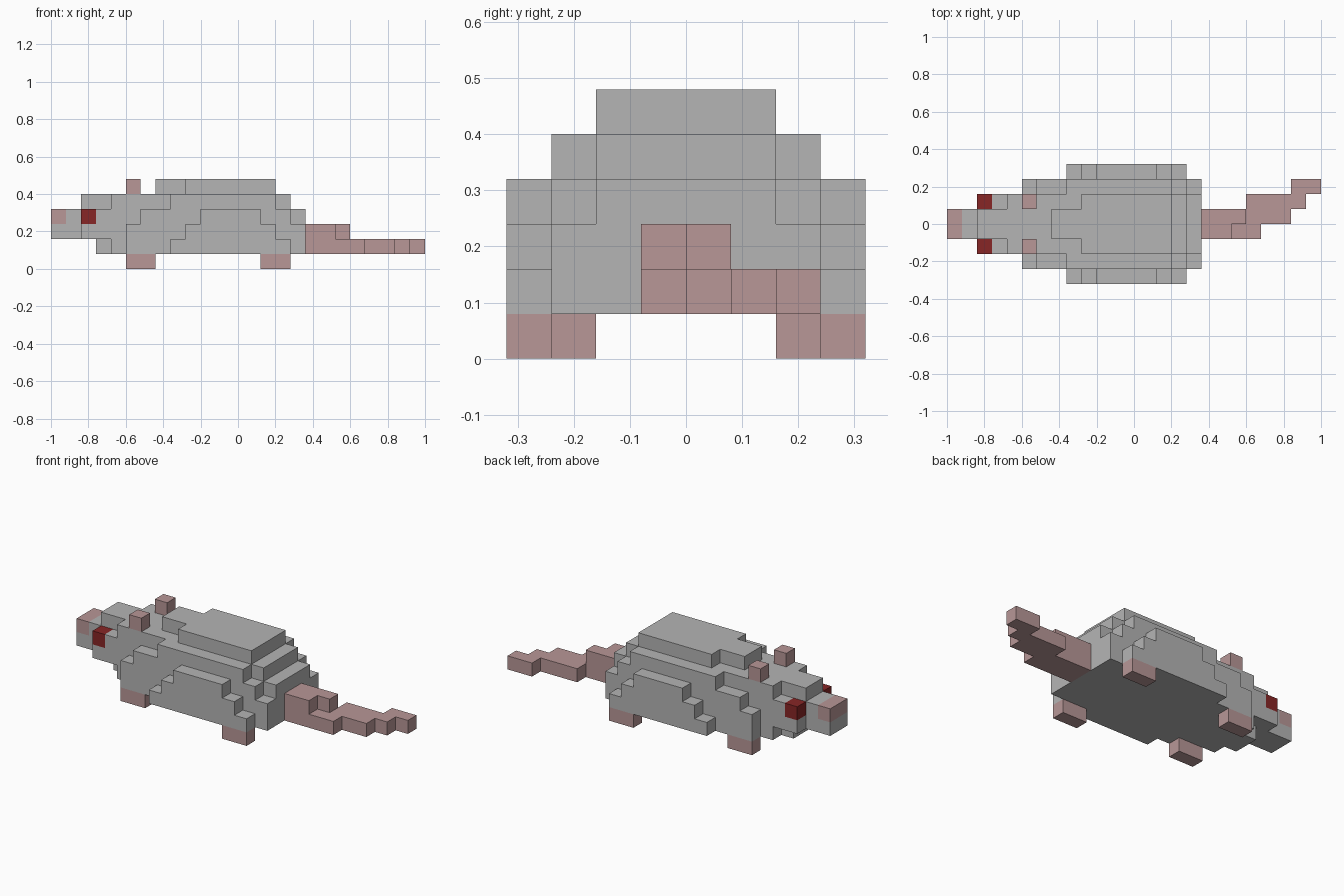
import bpy, bmesh, math
from mathutils import Vector

cube = bpy.data.objects.get("Cube")
if cube:
    bpy.data.objects.remove(cube, do_unlink=True)

U = 0.08  # edge length of one block


def material(name, rgb):
    lin = [(c / 255 / 12.92) if c < 11 else ((c / 255 + 0.055) / 1.055) ** 2.4 for c in rgb]
    m = bpy.data.materials.new(name)
    m.use_nodes = True
    m.diffuse_color = (*lin, 1)
    bsdf = m.node_tree.nodes["Principled BSDF"]
    bsdf.inputs["Base Color"].default_value = (*lin, 1)
    bsdf.inputs["Roughness"].default_value = 0.9
    return m


fur = material("grey_fur", (181, 181, 181))
skin = material("pink_skin", (184, 151, 151))
red = material("dark_red", (135, 38, 38))


def box(x0, x1, y0, y1, z0, z1):
    """All block cells in a range of grid steps."""
    return {(x, y, z) for x in range(x0, x1) for y in range(y0, y1) for z in range(z0, z1)}


def mirror(cells):
    return {(x, -1 - y, z) for x, y, z in cells}


def build(name, cells, mat):
    """Skin a set of cells with its outer faces, then merge flat areas."""
    bm = bmesh.new()
    verts = {}

    def vert(p):
        key = tuple(round(c) for c in p)
        if key not in verts:
            verts[key] = bm.verts.new(((key[0] - 12.5) * U, key[1] * U, key[2] * U))
        return verts[key]

    for cell in cells:
        for axis in range(3):
            for side in (0, 1):
                near = list(cell)
                near[axis] += 2 * side - 1
                if tuple(near) in cells:
                    continue
                a, b = Vector(), Vector()
                a[(axis + 1) % 3] = 1
                b[(axis + 2) % 3] = 1
                p = Vector(cell)
                p[axis] += side
                ring = [p, p + a, p + a + b, p + b]
                bm.faces.new([vert(q) for q in (ring if side else ring[::-1])])
    bmesh.ops.dissolve_limit(bm, angle_limit=math.radians(1), verts=bm.verts, edges=bm.edges)
    mesh = bpy.data.meshes.new(name)
    bm.to_mesh(mesh)
    bm.free()
    mesh.materials.append(mat)
    obj = bpy.data.objects.new(name, mesh)
    bpy.context.collection.objects.link(obj)


# Body: four slabs from the middle outward, each a stack of (start, end) rows from the belly up
slabs = [
    [(3, 17), (0, 17), (1, 17), (2, 16), (7, 15)],
    [(4, 17), (2, 17), (3, 17), (4, 16), (9, 15)],
    [(5, 17), (5, 17), (6, 16), (8, 15)],
    [(8, 16), (9, 15), (10, 14)],
]
body = set()
for y, rows in enumerate(slabs):
    for z, (x0, x1) in enumerate(rows, 1):
        body |= box(x0, x1, y, y + 1, z, z + 1)
build("body", body | mirror(body), fur)

# Snout tip
build("nose", box(0, 1, -1, 1, 3, 4), skin)

# Paired parts
pairs = [
    ("eye", box(2, 3, 1, 2, 3, 4), red),
    ("ear", box(5, 6, 1, 2, 5, 6), skin),
    ("front_foot", box(5, 7, 2, 3, 0, 1), skin),
    ("hind_foot", box(14, 16, 3, 4, 0, 1), skin),
]
for name, cells, mat in pairs:
    build(name + "_right", mirror(cells), mat)
    build(name + "_left", cells, mat)

# Tail: thick root, then a thin stepped curve to one side
tail = box(17, 19, -1, 0, 1, 3) | box(17, 20, 0, 1, 1, 3)
for y, x0, x1 in [(-1, 17, 21), (0, 17, 23), (1, 20, 24), (2, 23, 25)]:
    tail |= box(x0, x1, y, y + 1, 1, 2)
build("tail", tail, skin)
